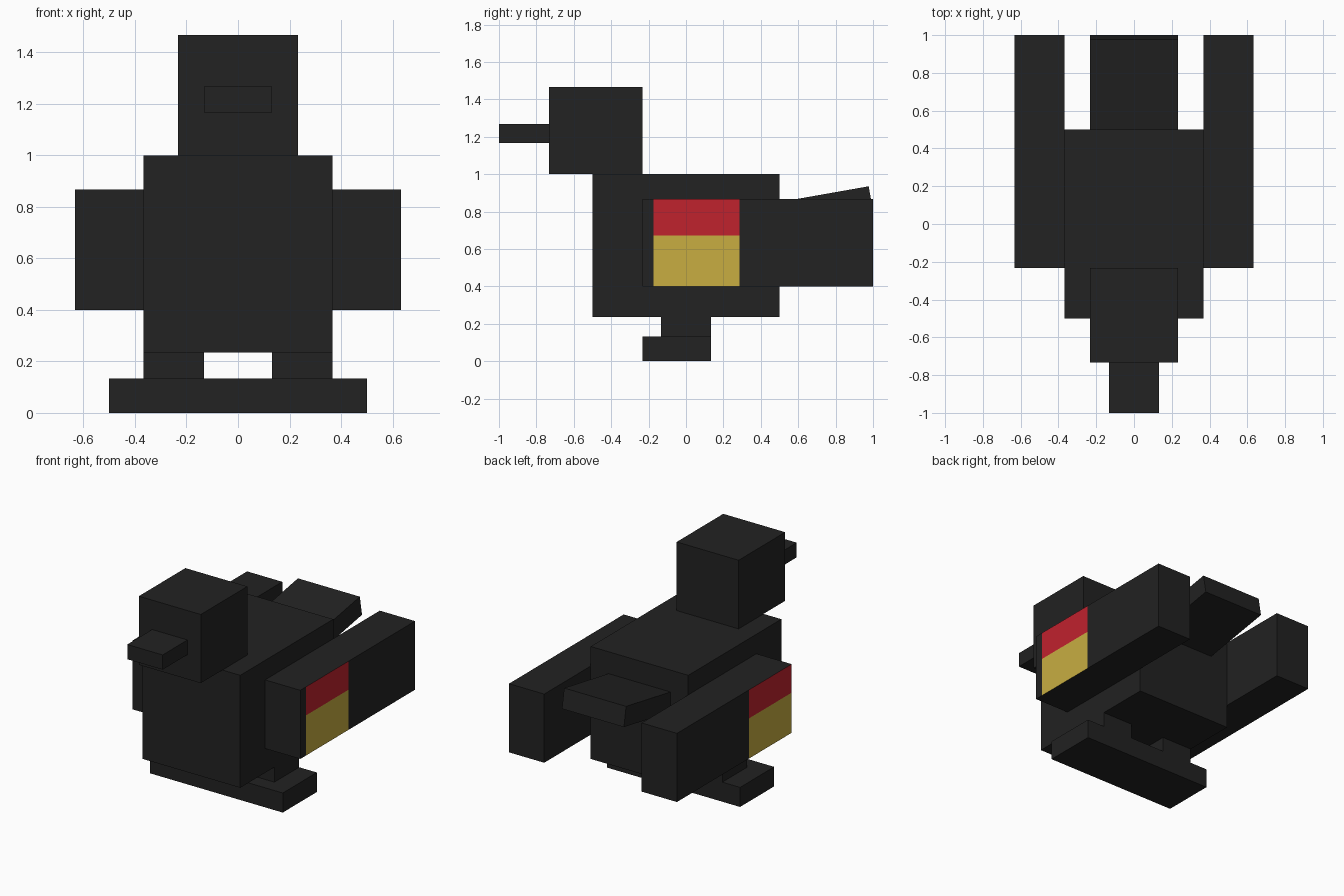
import bpy, bmesh, math
from mathutils import Vector, Matrix

if "Cube" in bpy.data.objects:
    bpy.data.objects.remove(bpy.data.objects["Cube"], do_unlink=True)


def make_material(name, rgb):
    mat = bpy.data.materials.new(name)
    mat.use_nodes = True
    color = (*rgb, 1.0)
    mat.diffuse_color = color
    mat.node_tree.nodes["Principled BSDF"].inputs["Base Color"].default_value = color
    return mat


black = make_material("feather black", (0.016, 0.016, 0.016))
red = make_material("patch red", (0.53, 0.016, 0.027))
yellow = make_material("patch yellow", (0.578, 0.42, 0.053))


def box(name, low, high, tilt=0, cuts=(), rule=None):
    """Box between two corners, tilted about x, with optional plane cuts and a colour rule."""
    low, high = Vector(low), Vector(high)
    bm = bmesh.new()
    bmesh.ops.create_cube(bm, size=1, matrix=Matrix.Diagonal((*(high - low), 1)))
    bmesh.ops.rotate(bm, verts=bm.verts, matrix=Matrix.Rotation(tilt, 3, "X"))
    bmesh.ops.translate(bm, verts=bm.verts, vec=(low + high) / 2)
    for point, normal in cuts:
        bmesh.ops.bisect_plane(bm, geom=bm.verts[:] + bm.edges[:] + bm.faces[:],
                               plane_co=point, plane_no=normal)
    bm.normal_update()
    if rule:
        for face in bm.faces:
            face.material_index = rule(face)
    mesh = bpy.data.meshes.new(name)
    bm.to_mesh(mesh)
    bm.free()
    for mat in (black, red, yellow) if rule else (black,):
        mesh.materials.append(mat)
    obj = bpy.data.objects.new(name, mesh)
    bpy.context.collection.objects.link(obj)
    return obj


# Body, head, beak and foot plank
box("body", (-0.367, -0.5, 0.235), (0.367, 0.5, 1.0))
box("head", (-0.233, -0.733, 1.0), (0.233, -0.233, 1.467))
box("beak", (-0.133, -1.0, 1.167), (0.133, -0.733, 1.267))
box("feet", (-0.5, -0.233, 0), (0.5, 0.133, 0.133))

# Raised tail, rooted inside the body
box("tail", (-0.233, 0.393, 0.75), (0.233, 0.993, 0.884), tilt=math.radians(10))

# Legs and wings; the shoulder patch lies on each wing's outer face
for side, label, start in ((1, "left", -0.173), (-1, "right", -0.233)):
    x_range = sorted((side * 0.133, side * 0.367))
    box(label + "_leg", (x_range[0], -0.133, 0.133), (x_range[1], 0.133, 0.235))

    end, split = start + 0.46, 0.673

    def patch_rule(face):
        c = face.calc_center_median()
        if face.normal.x * side < 0.9 or not start < c.y < end:
            return 0
        return 1 if c.z > split else 2

    x_range = sorted((side * 0.367, side * 0.632))
    box(label + "_wing", (x_range[0], -0.233, 0.4), (x_range[1], 1.0, 0.867),
        cuts=(((0, start, 0), (0, 1, 0)), ((0, end, 0), (0, 1, 0)),
              ((0, 0, split), (0, 0, 1))),
        rule=patch_rule)
